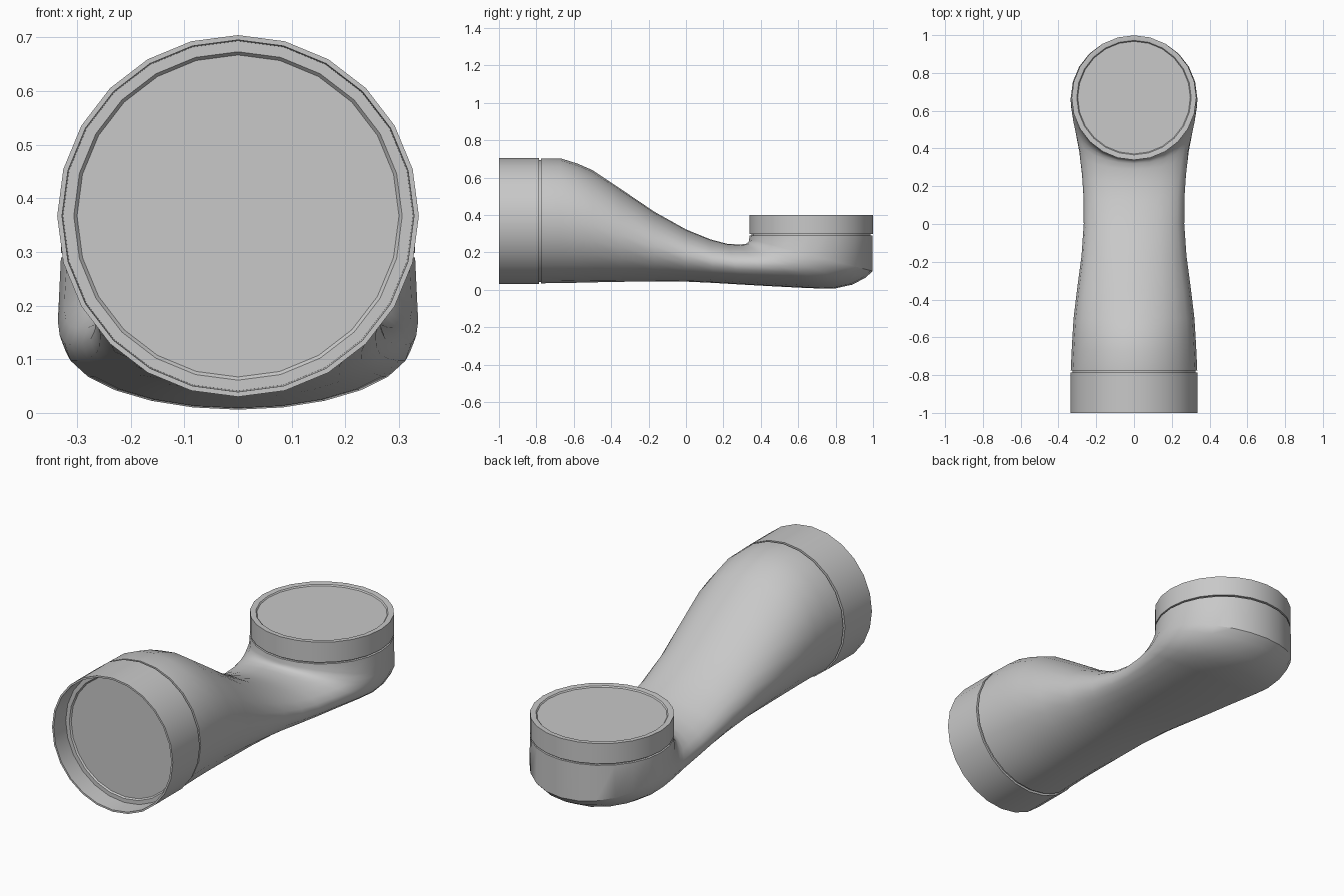
import bpy, bmesh, math
from mathutils import Matrix, Vector

if "Cube" in bpy.data.objects:
    bpy.data.objects.remove(bpy.data.objects["Cube"])

SIDES = 24

grey = bpy.data.materials.new("plain_grey")
grey.use_nodes = True
grey.diffuse_color = (0.58, 0.58, 0.58, 1)
grey.node_tree.nodes["Principled BSDF"].inputs["Base Color"].default_value = grey.diffuse_color


def loft(name, rings):
    """Skin a list of point rings and cap both ends."""
    bm = bmesh.new()
    loops = [[bm.verts.new(p) for p in ring] for ring in rings]
    for a, b in zip(loops, loops[1:]):
        for i in range(SIDES):
            j = (i + 1) % SIDES
            bm.faces.new((a[i], a[j], b[j], b[i]))
    bm.faces.new(loops[0])
    bm.faces.new(loops[-1])
    bmesh.ops.recalc_face_normals(bm, faces=bm.faces)
    mesh = bpy.data.meshes.new(name)
    bm.to_mesh(mesh)
    bm.free()
    mesh.materials.append(grey)
    obj = bpy.data.objects.new(name, mesh)
    bpy.context.collection.objects.link(obj)
    bpy.ops.object.select_all(action='DESELECT')
    obj.select_set(True)
    bpy.context.view_layer.objects.active = obj
    bpy.ops.object.shade_smooth_by_angle(angle=math.radians(38))
    return obj


def oval(low, high, half_width):
    """Oval ring spanning two points of the side outline."""
    lo, hi = Vector((0, *low)), Vector((0, *high))
    mid, arm = (lo + hi) / 2, (hi - lo) / 2
    ring = []
    for i in range(SIDES):
        t = math.tau * i / SIDES
        ring.append(mid + arm * math.cos(t) + Vector((half_width * math.sin(t), 0, 0)))
    return ring


def turned(name, profile, matrix):
    """Turn a (radius, height) profile about the local z axis."""
    rings = [[matrix @ Vector((r * math.cos(math.tau * i / SIDES),
                               r * math.sin(math.tau * i / SIDES), h))
              for i in range(SIDES)] for r, h in profile]
    return loft(name, rings)


# Curved body: lower outline point, upper outline point, half width
sections = [
    ((-0.775, 0.035), (-0.775, 0.703), 0.335),
    ((-0.67, 0.036), (-0.67, 0.703), 0.33),
    ((-0.58, 0.038), (-0.58, 0.675), 0.325),
    ((-0.50, 0.04), (-0.50, 0.64), 0.32),
    ((-0.35, 0.043), (-0.35, 0.54), 0.302),
    ((-0.17, 0.045), (-0.17, 0.418), 0.278),
    ((0.0, 0.044), (0.0, 0.323), 0.266),
    ((0.15, 0.037), (0.13, 0.27), 0.267),
    ((0.30, 0.028), (0.22, 0.246), 0.275),
    ((0.48, 0.018), (0.29, 0.242), 0.29),
    ((0.66, 0.009), (0.32, 0.246), 0.31),
    ((0.79, 0.006), (0.33, 0.252), 0.323),
    ((0.89, 0.028), (0.335, 0.258), 0.332),
    ((0.96, 0.065), (0.337, 0.265), 0.335),
    ((0.998, 0.10), (0.338, 0.272), 0.335),
    ((0.998, 0.29), (0.34, 0.29), 0.33),
]
loft("curved_body", [oval(*s) for s in sections])

# Large front sleeve with a recessed plate and a narrow neck behind it
turned("front_sleeve", [
    (0.30, 0.10), (0.306, 0.093), (0.326, 0.093), (0.328, 0.0), (0.337, 0.0),
    (0.337, 0.214), (0.326, 0.214), (0.326, 0.23),
], Matrix.Translation((0, -1, 0.367)) @ Matrix.Rotation(-math.pi / 2, 4, 'X'))

# Shallow upright collar on the rear cup
turned("rear_collar", [
    (0.298, 0.392), (0.303, 0.398), (0.318, 0.4), (0.33, 0.4),
    (0.33, 0.298), (0.318, 0.298), (0.318, 0.285),
], Matrix.Translation((0, 0.669, 0)))
